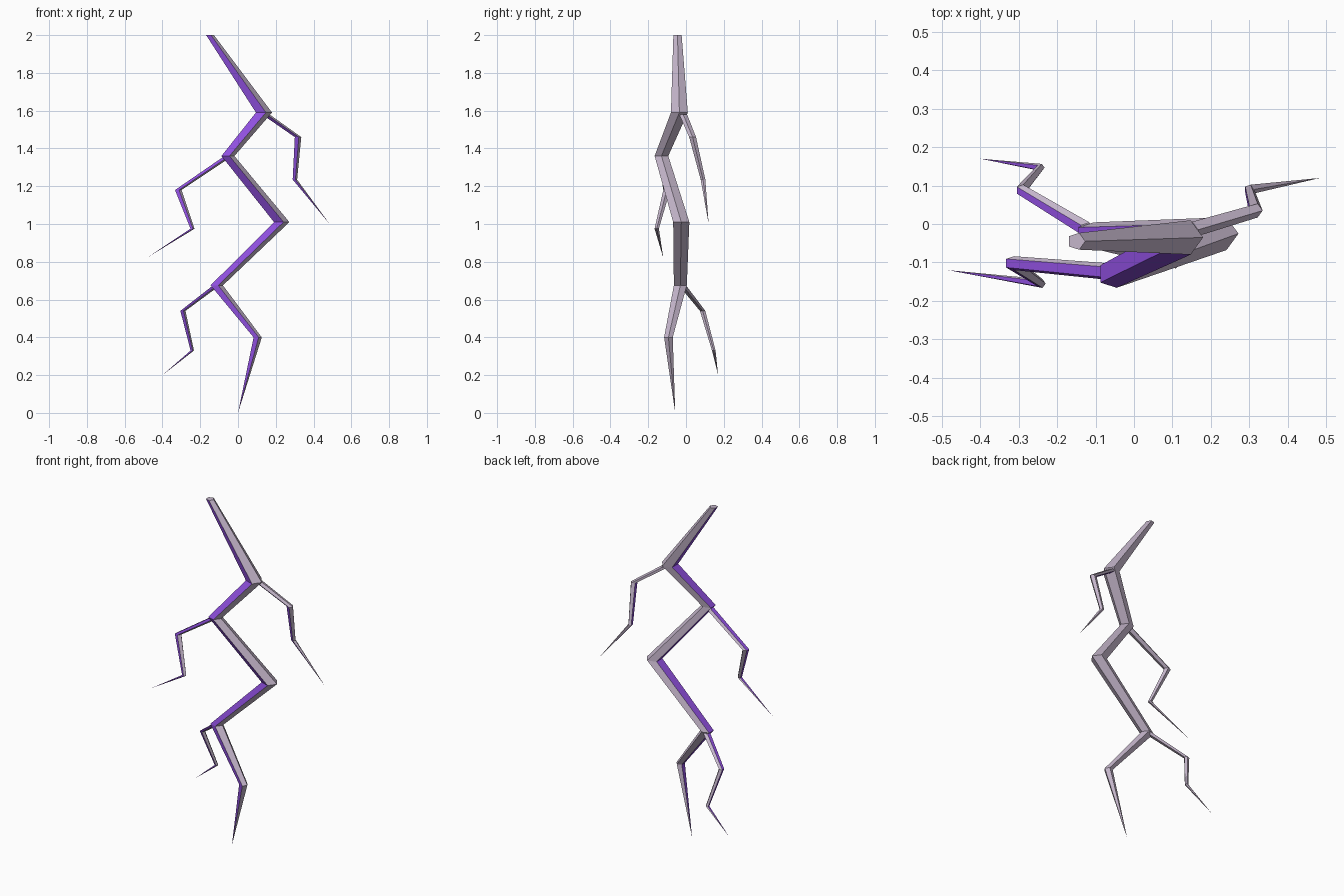
import bpy
import bmesh
from math import cos, sin, tau
from mathutils import Vector

if "Cube" in bpy.data.objects:
    bpy.data.objects.remove(bpy.data.objects["Cube"])


def make_material(name, rgb):
    mat = bpy.data.materials.new(name)
    mat.use_nodes = True
    color = (*rgb, 1.0)
    mat.diffuse_color = color
    mat.node_tree.nodes["Principled BSDF"].inputs["Base Color"].default_value = color
    return mat


MATERIALS = [make_material("pale mauve", (0.56, 0.47, 0.60)),
             make_material("violet", (0.28, 0.08, 0.74))]
SIDES = 5
VIOLET_SIDES = (2, 3)  # the sides facing left-hand and front-left


def bolt(name, path):
    """Five-sided tapering tube through (x, y, z, radius) joints, listed top down."""
    bm = bmesh.new()
    rings = []
    for x, y, z, r in path[:-1]:
        rings.append([bm.verts.new((x + r * cos(tau * k / SIDES),
                                    y + r * sin(tau * k / SIDES), z))
                      for k in range(SIDES)])
    tip = bm.verts.new(Vector(path[-1][:3]))
    bm.faces.new(rings[0])

    # Sides between joints, then the pointed end
    for k in range(SIDES):
        n = (k + 1) % SIDES
        faces = [bm.faces.new((a[k], b[k], b[n], a[n]))
                 for a, b in zip(rings, rings[1:])]
        faces.append(bm.faces.new((rings[-1][k], tip, rings[-1][n])))
        for face in faces:
            face.material_index = int(k in VIOLET_SIDES)

    mesh = bpy.data.meshes.new(name)
    bm.to_mesh(mesh)
    bm.free()
    for mat in MATERIALS:
        mesh.materials.append(mat)
    obj = bpy.data.objects.new(name, mesh)
    bpy.context.collection.objects.link(obj)
    return obj


# Main zigzag bolt
bolt("main_bolt", [
    (-0.15, -0.045, 2.0, 0.023),
    (0.133, -0.035, 1.59, 0.047),
    (-0.057, -0.13, 1.36, 0.038),
    (0.227, -0.025, 1.01, 0.045),
    (-0.116, -0.03, 0.675, 0.036),
    (0.102, -0.093, 0.40, 0.024),
    (0.0, -0.057, 0.0, 0),
])

# Side forks, starting inside the main bolt's bends
bolt("upper_left_fork", [
    (0.145, -0.015, 1.58, 0.022),
    (0.316, 0.035, 1.46, 0.019),
    (0.30, 0.09, 1.235, 0.013),
    (0.485, 0.12, 1.0, 0),
])
bolt("middle_right_fork", [
    (-0.06, -0.125, 1.355, 0.023),
    (-0.318, -0.102, 1.18, 0.019),
    (-0.242, -0.155, 0.975, 0.012),
    (-0.485, -0.12, 0.82, 0),
])
bolt("lower_right_fork", [
    (-0.122, -0.015, 0.67, 0.02),
    (-0.293, 0.088, 0.54, 0.015),
    (-0.243, 0.147, 0.33, 0.01),
    (-0.40, 0.17, 0.20, 0),
])
